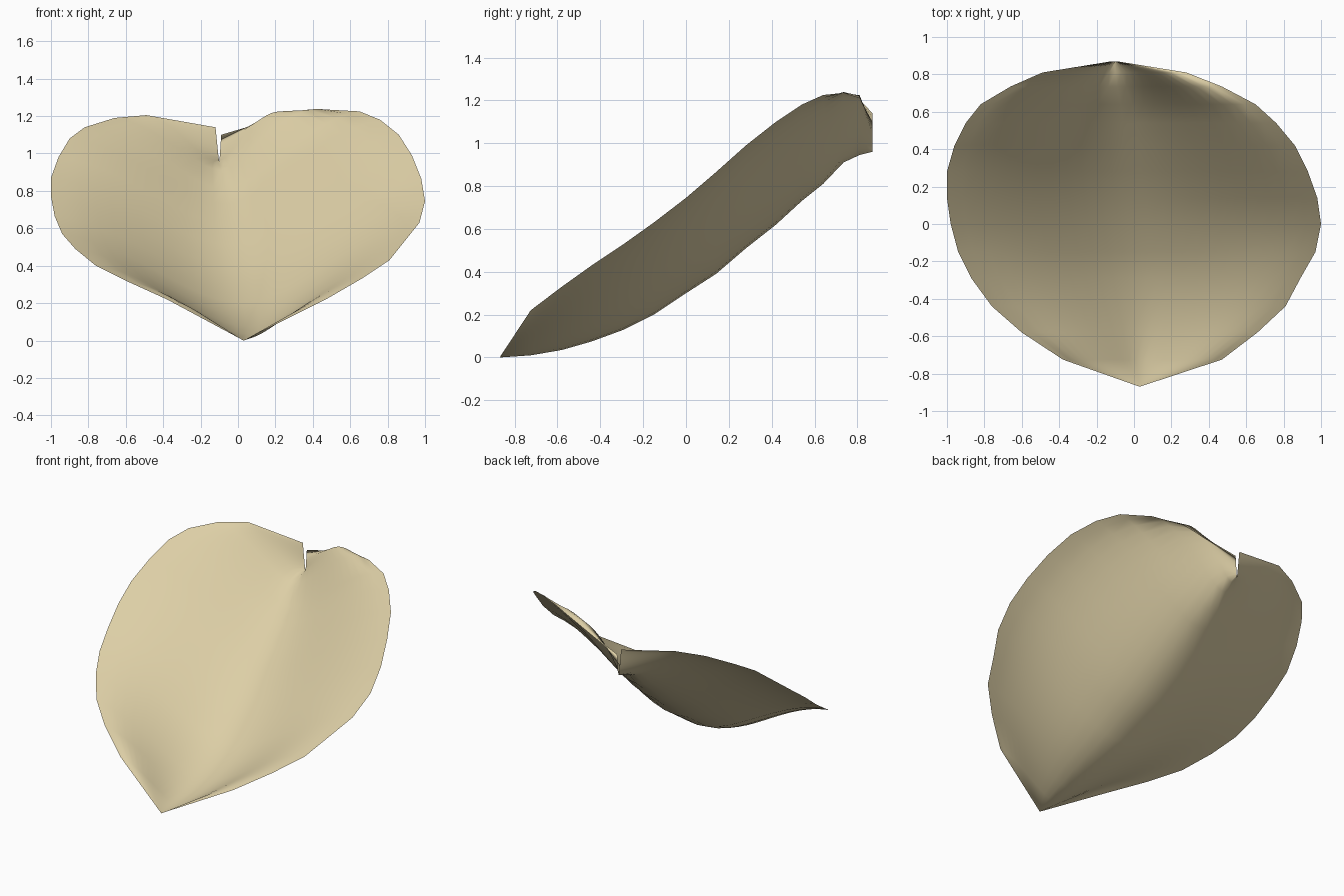
import bpy, bmesh, math

# Cross rows from front tip to back notch:
# y, left rim (x, z), midrib (x, z), right rim (x, z)
ROWS = [
    (-0.87, 0.03, 0.00, 0.03, 0.00, 0.03, 0.00),
    (-0.725, -0.38, 0.22, 0.045, 0.01, 0.47, 0.22),
    (-0.58, -0.60, 0.32, 0.05, 0.035, 0.66, 0.33),
    (-0.44, -0.76, 0.40, 0.05, 0.075, 0.81, 0.43),
    (-0.29, -0.87, 0.49, 0.04, 0.13, 0.89, 0.53),
    (-0.15, -0.94, 0.57, 0.02, 0.20, 0.97, 0.63),
    (0.00, -0.98, 0.665, 0.00, 0.30, 1.00, 0.745),
    (0.14, -1.00, 0.77, -0.02, 0.39, 0.98, 0.865),
    (0.28, -1.00, 0.87, -0.04, 0.51, 0.93, 0.99),
    (0.42, -0.96, 0.98, -0.05, 0.62, 0.86, 1.10),
    (0.54, -0.90, 1.08, -0.06, 0.73, 0.76, 1.18),
    (0.64, -0.82, 1.14, -0.07, 0.81, 0.65, 1.225),
    (0.735, -0.66, 1.19, -0.09, 0.91, 0.47, 1.235),
    (0.81, -0.49, 1.205, -0.10, 0.945, 0.28, 1.21),
    (0.87, -0.12, 1.14, -0.10, 0.96, -0.09, 1.10),
]
N = 12  # faces across each half


def ramp(v, a, b):
    return min(1, max(0, (v - a) / (b - a)))


def cross_section(row):
    """Rounded V from left rim to right rim, with bulging wings."""
    y, xl, zl, xm, zm, xr, zr = row
    # roundness of the fold: widest in the middle of the petal
    a = 0.14 + 0.14 * ramp(y, -0.8, -0.3) * (1 - ramp(y, 0.2, 0.7))
    bulge_l = 0.65
    bulge_r = 0.65
    lip = 1.0 * ramp(y, 0.64, 0.81)            # curled right lip by the notch
    if y > 0.85:
        bulge_l = bulge_r = lip = 0
    pts = []
    for i in range(-N, N + 1):
        t = abs(i) / N
        x, z, k = (xl, zl, bulge_l) if i < 0 else (xr, zr, bulge_r)
        h = (math.hypot(t, a) - a) / (math.hypot(1, a) - a)
        h += k * t * t * (1 - t) * 1.4
        if i > 0:
            h += lip * t * (1 - t)
        pts.append((xm + (x - xm) * t, y, zm + (z - zm) * h))
    return pts


# Petal: one thin folded sheet
bm = bmesh.new()
grid = [[bm.verts.new(c) for c in cross_section(r)] for r in ROWS]
for a, b in zip(grid, grid[1:]):
    for i in range(2 * N):
        bm.faces.new((a[i], a[i + 1], b[i + 1], b[i]))
bmesh.ops.remove_doubles(bm, verts=bm.verts, dist=0.0005)
for f in bm.faces:
    f.smooth = True

mesh = bpy.data.meshes.new("petal")
bm.to_mesh(mesh)
bm.free()
petal = bpy.data.objects.new("petal", mesh)
bpy.context.collection.objects.link(petal)

cream = bpy.data.materials.new("cream tan")
cream.diffuse_color = (0.72, 0.62, 0.38, 1)
mesh.materials.append(cream)
